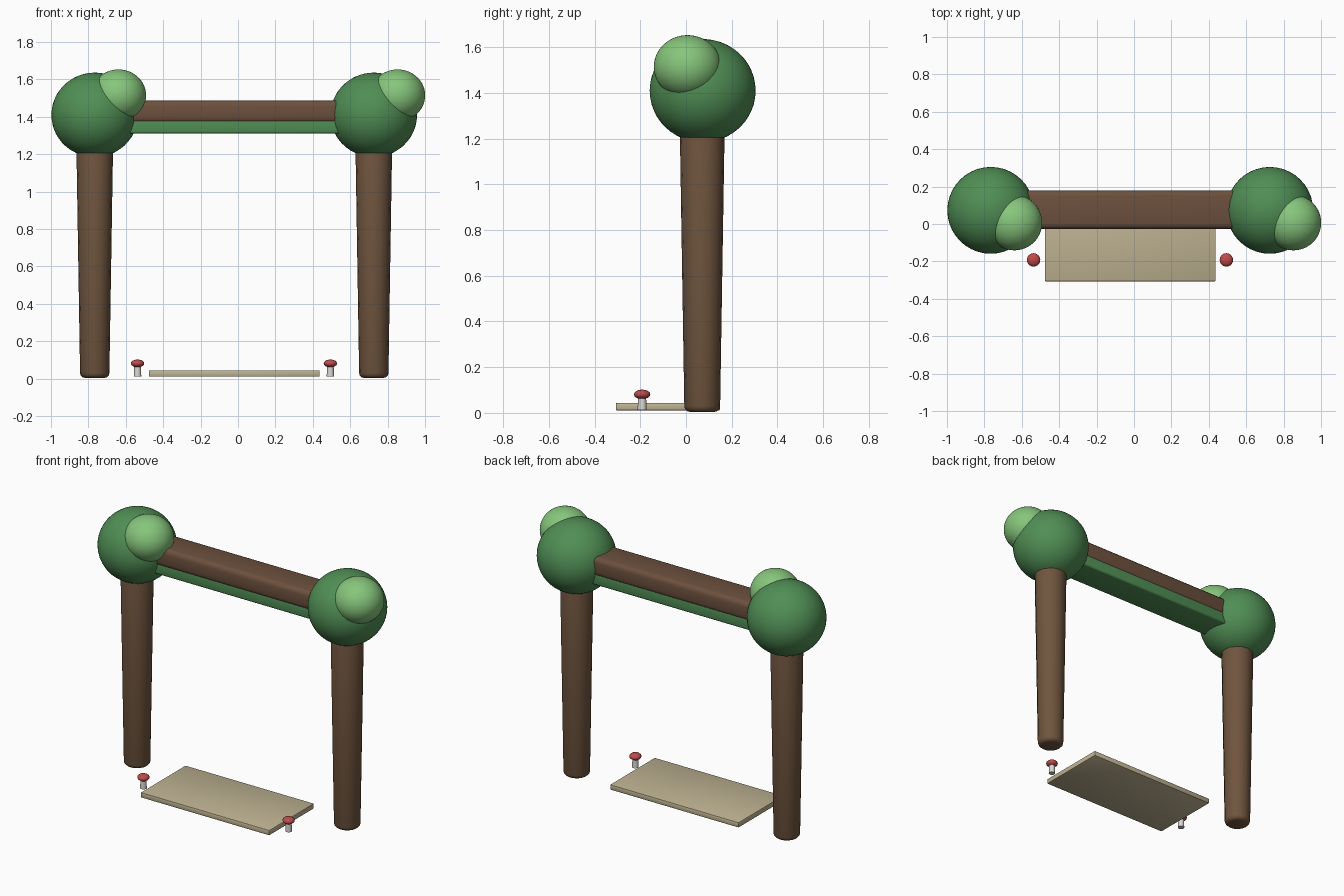
import bpy, math

if "Cube" in bpy.data.objects:
    bpy.data.objects.remove(bpy.data.objects["Cube"])

def mat(name, rgb):
    m = bpy.data.materials.new(name)
    m.diffuse_color = (*rgb, 1)
    m.use_nodes = True
    m.node_tree.nodes["Principled BSDF"].inputs["Base Color"].default_value = m.diffuse_color
    return m

BARK = mat("bark", (0.16, 0.09, 0.048))
BEAM = mat("beam_wood", (0.15, 0.08, 0.047))
LEAF = mat("leaf", (0.08, 0.27, 0.09))
LIGHT = mat("light_leaf", (0.24, 0.56, 0.2))
TAN = mat("tan", (0.52, 0.45, 0.29))
RED = mat("red", (0.52, 0.07, 0.07))
PALE = mat("pale", (0.7, 0.68, 0.64))

def finish(name, m, bevel=0, segments=3):
    o = bpy.context.object
    o.name = name
    o.data.materials.append(m)
    bpy.ops.object.transform_apply(location=False, rotation=False, scale=True)
    if bevel:
        b = o.modifiers.new("bevel", 'BEVEL')
        b.width, b.segments, b.limit_method = bevel, segments, 'ANGLE'
        b.angle_limit = math.radians(50)
        bpy.ops.object.modifier_apply(modifier="bevel")
    bpy.ops.object.shade_smooth_by_angle(angle=math.radians(40))
    return o

def box(name, lo, hi, m, bevel, segments=3):
    bpy.ops.mesh.primitive_cube_add(size=1, location=[(a + b) / 2 for a, b in zip(lo, hi)])
    bpy.context.object.scale = [b - a for a, b in zip(lo, hi)]
    return finish(name, m, bevel, segments)

def blob(name, loc, rxy, rz, m):
    bpy.ops.mesh.primitive_ico_sphere_add(subdivisions=4, radius=1, location=loc)
    bpy.context.object.scale = (rxy, rxy, rz)
    return finish(name, m)

def post(name, x, y, z0, z1, r0, r1, m, bevel=0, sides=16):
    bpy.ops.mesh.primitive_cone_add(vertices=sides, radius1=r0, radius2=r1,
                                    depth=z1 - z0, location=(x, y, (z0 + z1) / 2))
    return finish(name, m, bevel)

# trunks with leafy crowns, one mushroom beside each
for side, x, mx in (("left", -0.766, -0.537), ("right", 0.726, 0.494)):
    post(side + "_trunk", x, 0.071, 0.004, 1.36, 0.078, 0.1, BARK, 0.025)
    blob(side + "_crown", (x, 0.073, 1.41), 0.232, 0.226, LEAF)
    blob(side + "_small_crown", (x + 0.127, 0.007, 1.514), 0.148, 0.139, LIGHT)
    post(side + "_mushroom_stem", mx, -0.192, 0.012, 0.08, 0.02, 0.017, PALE)
    bpy.ops.mesh.primitive_uv_sphere_add(segments=16, ring_count=8, radius=1,
                                         location=(mx, -0.192, 0.081))
    bpy.context.object.scale = (0.036, 0.036, 0.021)
    finish(side + "_mushroom_cap", RED)

# crossbeam with moss strip underneath
box("crossbeam", (-0.97, -0.027, 1.365), (0.93, 0.18, 1.487), BEAM, 0.03)
box("moss_strip", (-0.82, -0.02, 1.31), (0.78, 0.175, 1.39), LEAF, 0.012)

# flat doorstep slab
box("doorstep", (-0.477, -0.307, 0.01), (0.437, 0.148, 0.044), TAN, 0.006, 2)
